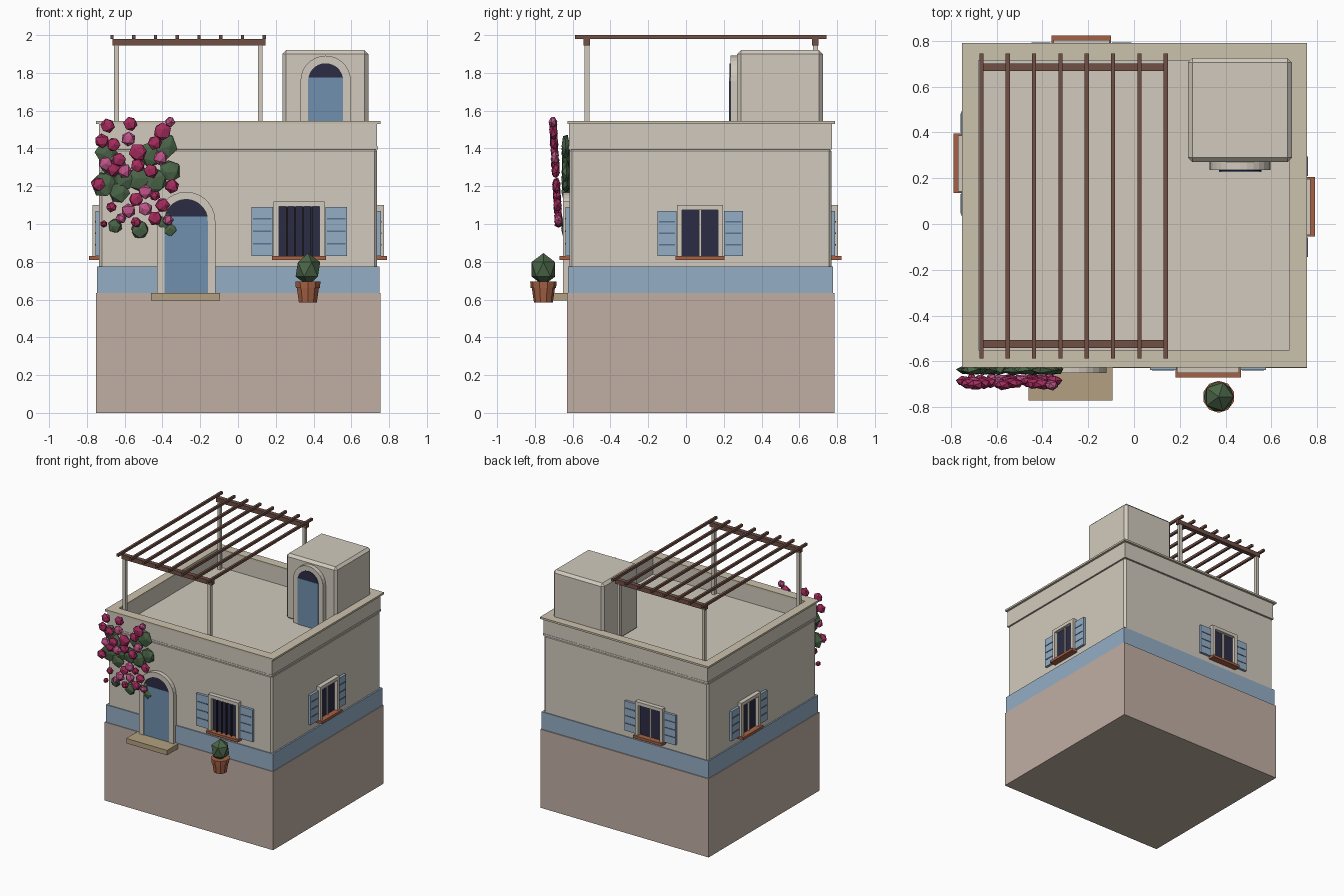
import bpy, bmesh, math, random
from mathutils import Matrix, Vector

if "Cube" in bpy.data.objects:
    bpy.data.objects.remove(bpy.data.objects["Cube"])

random.seed(4)
MATS = {}
COLORS = {
    "plaster": (0.64, 0.59, 0.51), "stone": (0.53, 0.43, 0.37), "cap": (0.60, 0.54, 0.42),
    "blue": (0.30, 0.42, 0.56), "door_blue": (0.16, 0.28, 0.43), "dark": (0.025, 0.025, 0.06),
    "slat": (0.10, 0.17, 0.27), "step": (0.45, 0.35, 0.22), "wood": (0.16, 0.08, 0.06),
    "terracotta": (0.38, 0.12, 0.06), "leaf": (0.07, 0.13, 0.065),
    "magenta": (0.38, 0.025, 0.11), "pink": (0.52, 0.09, 0.25), "iron": (0.02, 0.02, 0.025)}


def mat(name):
    if name not in MATS:
        MATS[name] = bpy.data.materials.new(name)
        MATS[name].diffuse_color = (*COLORS[name], 1)
    return MATS[name]


def finish(name, bm, m, M=None):
    if M:
        bm.transform(M)
    bmesh.ops.recalc_face_normals(bm, faces=bm.faces)
    me = bpy.data.meshes.new(name)
    bm.to_mesh(me)
    bm.free()
    me.materials.append(mat(m))
    ob = bpy.data.objects.new(name, me)
    bpy.context.collection.objects.link(ob)
    return ob


def box(name, x0, x1, y0, y1, z0, z1, m, M=None, bevel=0):
    bm = bmesh.new()
    bmesh.ops.create_cube(bm, size=1)
    bm.transform(Matrix.Translation(((x0 + x1) / 2, (y0 + y1) / 2, (z0 + z1) / 2))
                 @ Matrix.Diagonal((x1 - x0, y1 - y0, z1 - z0, 1)))
    if bevel:
        bmesh.ops.bevel(bm, geom=bm.edges[:], offset=bevel, segments=1, affect='EDGES')
    return finish(name, bm, m, M)


def ring(name, outer, inner, z0, z1, m):
    # rectangular wall loop: outer and inner are (x0, x1, y0, y1)
    bm = bmesh.new()
    loops = []
    for (x0, x1, y0, y1), z in ((outer, z0), (outer, z1), (inner, z1), (inner, z0)):
        loops.append([bm.verts.new((x, y, z)) for x, y in ((x0, y0), (x1, y0), (x1, y1), (x0, y1))])
    for a in range(4):
        A, B = loops[a], loops[(a + 1) % 4]
        for i in range(4):
            bm.faces.new((A[i], A[(i + 1) % 4], B[(i + 1) % 4], B[i]))
    return finish(name, bm, m)


def plate(name, pts, y0, y1, m):
    # x-z outline extruded along y
    bm = bmesh.new()
    f = bm.faces.new([bm.verts.new((x, y0, z)) for x, z in pts])
    r = bmesh.ops.extrude_face_region(bm, geom=[f])
    bmesh.ops.translate(bm, verts=[v for v in r["geom"] if isinstance(v, bmesh.types.BMVert)],
                        vec=(0, y1 - y0, 0))
    return finish(name, bm, m)


def arched_door(name, cx, wall, z0, zc, r_out, r_in, zt, d_frame, d_door):
    def arch(r):
        a = [(cx + r * math.cos(math.pi * i / 14), zc + r * math.sin(math.pi * i / 14)) for i in range(15)]
        return [(cx + r, z0)] + a + [(cx - r, z0)]
    plate(name + "_surround", arch(r_out) + arch(r_in)[::-1], wall - d_frame, wall + 0.02, "plaster")
    plate(name + "_fanlight", arch(r_in), wall - d_door + 0.003, wall + 0.02, "dark")
    w = math.sqrt(r_in ** 2 - (zt - zc) ** 2)
    plate(name + "_leaf", [(cx - r_in, z0), (cx + r_in, z0), (cx + r_in, zc), (cx + w, zt),
                           (cx - w, zt), (cx - r_in, zc)], wall - d_door, wall + 0.01, "door_blue")


def window(name, x, y, angle, hw, top, sw, bars):
    # built facing -y at the origin, then turned onto its wall
    M = Matrix.Translation((x, y, 0)) @ Matrix.Rotation(math.radians(angle), 4, 'Z')
    z0, t = 0.83, 0.027
    box(name + "_glass", -hw + t, hw - t, -0.008, 0.01, z0, top - t, "dark", M)
    for s in (-1, 1):
        a, b = sorted((s * hw, s * (hw - t)))
        box(name + "_jamb", a, b, -0.035, 0.01, z0, top - t, "plaster", M)
        a, b = sorted((s * (hw + 0.004), s * (hw + sw)))
        box(name + "_shutter", a, b, -0.02, 0.01, z0, top - t - 0.003, "blue", M)
        for i in range(3):
            zz = z0 + (top - t - z0) * (0.25 + 0.25 * i)
            box(name + "_slat", a + 0.008, b - 0.008, -0.023, 0, zz - 0.004, zz + 0.004, "slat", M)
    box(name + "_lintel", -hw, hw, -0.035, 0.01, top - t, top, "plaster", M)
    box(name + "_sill", -hw - 0.008, hw + 0.008, -0.053, 0.01, z0 - 0.02, z0, "terracotta", M)
    if bars:
        for i in range(4):
            u = (i - 1.5) * 0.043
            box(name + "_bar", u - 0.005, u + 0.005, -0.028, -0.018, z0, top - t, "iron", M)
    else:
        box(name + "_mullion", -0.007, 0.007, -0.018, 0, z0, top - t, "plaster", M)


def blob(name, loc, scale, m, spin=True):
    bm = bmesh.new()
    bmesh.ops.create_icosphere(bm, subdivisions=1, radius=1)
    if spin:
        bm.transform(Matrix.Rotation(random.uniform(0, 6), 4, Vector((random.random(), random.random(), 1))))
    finish(name, bm, m, Matrix.Translation(loc) @ Matrix.Diagonal((*scale, 1)))


# house body
box("base", -0.752, 0.755, -0.63, 0.785, 0, 0.635, "stone")
box("blue_band", -0.746, 0.749, -0.625, 0.777, 0.635, 0.775, "blue")
box("walls", -0.735, 0.737, -0.617, 0.77, 0.64, 1.40, "plaster", bevel=0.014)
outer, inner = (-0.735, 0.737, -0.62, 0.772), (-0.68, 0.68, -0.55, 0.715)
ring("parapet_moulding", (-0.738, 0.74, -0.622, 0.774), inner, 1.395, 1.41, "plaster")
ring("parapet", outer, inner, 1.40, 1.53, "plaster")
ring("parapet_cap", (-0.752, 0.755, -0.627, 0.79), inner, 1.53, 1.545, "cap")

# rooftop stair house
box("stair_house", 0.235, 0.69, 0.27, 0.725, 1.39, 1.92, "plaster", bevel=0.02)
arched_door("roof_door", 0.464, 0.27, 1.40, 1.758, 0.133, 0.093, 1.775, 0.035, 0.042)

# main door and step
arched_door("front_door", -0.275, -0.617, 0.635, 1.015, 0.155, 0.115, 1.04, 0.035, 0.03)
box("step", -0.46, -0.095, -0.772, -0.60, 0.595, 0.635, "step")

# windows
window("front_window", 0.324, -0.617, 0, 0.135, 1.12, 0.118, True)
window("right_window", 0.737, 0.075, 90, 0.122, 1.10, 0.105, False)
window("back_window", -0.23, 0.77, 180, 0.122, 1.10, 0.105, False)
window("left_window", -0.735, 0.265, 270, 0.122, 1.10, 0.105, False)

# pergola
for x in (-0.643, 0.118):
    for y in (-0.525, 0.685):
        box("pergola_post", x - 0.013, x + 0.013, y - 0.013, y + 0.013, 1.40, 1.95, "plaster")
for y in (-0.525, 0.685):
    box("pergola_beam", -0.665, 0.145, y - 0.017, y + 0.017, 1.945, 1.98, "wood")
for i in range(8):
    x = -0.667 + 0.1151 * i
    box("pergola_rafter", x - 0.009, x + 0.009, -0.587, 0.745, 1.98, 2.0, "wood")

# potted plant
for nm, r0, r1, z0, z1 in (("pot", 0.05, 0.062, 0.585, 0.665), ("pot_rim", 0.067, 0.07, 0.66, 0.695)):
    bm = bmesh.new()
    bmesh.ops.create_cone(bm, cap_ends=True, segments=10, radius1=r0, radius2=r1, depth=z1 - z0)
    finish(nm, bm, "terracotta", Matrix.Translation((0.37, -0.755, (z0 + z1) / 2)))
blob("pot_shrub", (0.37, -0.755, 0.76), (0.073, 0.073, 0.086), "leaf", False)

# flowering climber: (x, z, radius) in hundredths
leaves = [(-70, 138, 6), (-66, 131, 7), (-71, 121, 7), (-63, 117, 6), (-46, 137, 7), (-39, 141, 7),
          (-36, 128, 6), (-52, 124, 7), (-60, 124, 6), (-44, 123, 7), (-65, 99, 4), (-52, 97, 5),
          (-39, 101, 5), (-36, 97, 4)]
for x, z, r in leaves:
    r /= 100
    blob("climber_leaves", (x / 100, -0.637, z / 100), (r, 0.024, r * 1.05), "leaf")
flowers = [(-69, 152, 4), (-57, 153, 4), (-58, 145, 4), (-66, 142, 4), (-72, 144, 4), (-36, 154, 3),
           (-40, 149, 5), (-44, 143, 4), (-41, 135, 4), (-53, 138, 5), (-63, 134, 4), (-70, 132, 4),
           (-74, 121, 4), (-66, 129, 4), (-60, 128, 4), (-53, 131, 4), (-46, 128, 4), (-49, 117, 4),
           (-35, 120, 4), (-54, 113, 4), (-58, 107, 4), (-71, 100, 2), (-67, 109, 3), (-49, 108, 4),
           (-44, 103, 4), (-40, 110, 4), (-37, 102, 3), (-44, 115, 3), (-54, 101, 3), (-62, 103, 3)]
for i, (x, z, r) in enumerate(flowers):
    r /= 100
    y = -0.672 - 0.033 * (z - 95) / 60
    blob("climber_flower", (x / 100, y, z / 100), (r, 0.024, r), "pink" if i % 3 == 2 else "magenta")

for m in bpy.data.materials:
    if m.users and not m.is_grease_pencil:
        m.use_nodes = True
        m.node_tree.nodes["Principled BSDF"].inputs["Base Color"].default_value = m.diffuse_color
